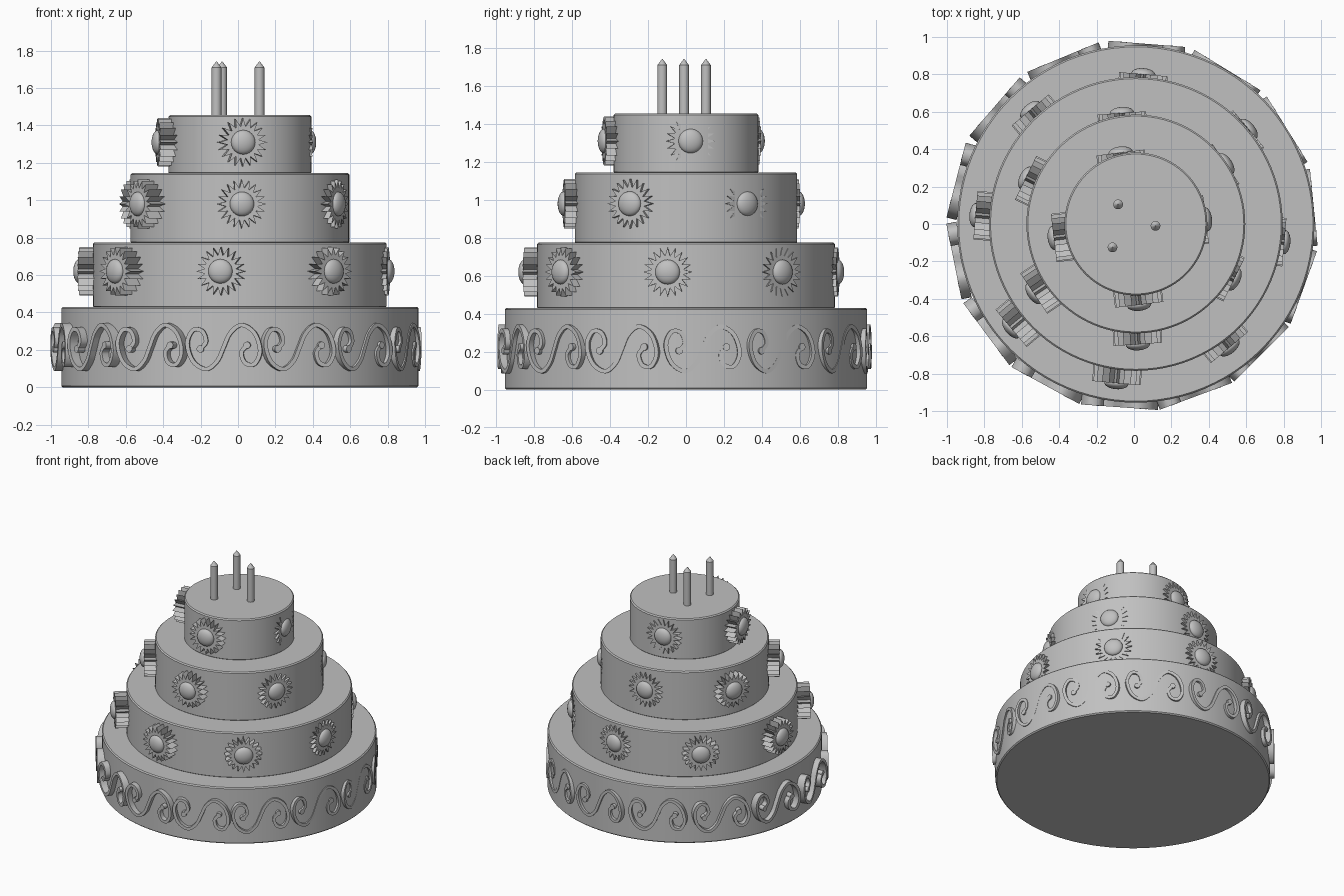
import bpy, bmesh, math
from mathutils import Vector, Matrix

cube = bpy.data.objects.get("Cube")
if cube:
    bpy.data.objects.remove(cube)

icing = bpy.data.materials.new("plain_grey")
icing.use_nodes = True
GREY = (0.53, 0.53, 0.53, 1)
icing.diffuse_color = GREY
icing.node_tree.nodes["Principled BSDF"].inputs["Base Color"].default_value = GREY


def make_object(name, bm):
    bmesh.ops.recalc_face_normals(bm, faces=bm.faces)
    mesh = bpy.data.meshes.new(name)
    bm.to_mesh(mesh)
    bm.free()
    mesh.materials.append(icing)
    obj = bpy.data.objects.new(name, mesh)
    bpy.context.collection.objects.link(obj)
    bpy.ops.object.select_all(action='DESELECT')
    obj.select_set(True)
    bpy.context.view_layer.objects.active = obj
    bpy.ops.object.shade_smooth_by_angle(angle=math.radians(35))
    return obj


def lathe(name, profile, centre, sides):
    """Revolve (radius, height) points about a vertical axis."""
    bm = bmesh.new()
    rings = []
    for r, z in profile:
        rings.append([bm.verts.new((centre[0] + r * math.cos(a), centre[1] + r * math.sin(a), z))
                      for a in (math.tau * i / sides for i in range(sides))])
    for low, high in zip(rings, rings[1:]):
        for i in range(sides):
            j = (i + 1) % sides
            bm.faces.new((low[i], low[j], high[j], high[i]))
    bm.faces.new(rings[0])
    bm.faces.new(rings[-1])
    return make_object(name, bm)


def outward_frame(angle, radius, centre, z):
    """Local x runs along the wall, y is up, z points outward."""
    out = Vector((math.cos(angle), math.sin(angle), 0))
    side = Vector((-out.y, out.x, 0))
    pos = Vector((centre[0], centre[1], z)) + out * radius
    frame = Matrix((side, (0, 0, 1), out)).transposed().to_4x4()
    return Matrix.Translation(pos) @ frame


# Cake tiers with softly rounded rims
def tier(name, r, low, high):
    b = 0.008
    lathe(name, [(r - b, low), (r, low + b), (r, high - b), (r - b, high)], (0.01, 0), 96)


tier("bottom_tier", 0.955, 0, 0.43)
tier("second_tier", 0.785, 0.425, 0.775)
tier("third_tier", 0.585, 0.77, 1.145)
tier("top_tier", 0.382, 1.14, 1.455)

# Candles with pointed tips
for n, spot in enumerate([(-0.085, 0.105), (0.115, -0.01), (-0.115, -0.125)]):
    lathe(f"candle_{n + 1}", [(0.026, 1.45), (0.026, 1.71), (0.002, 1.742)], spot, 20)


# Flowers: a pointed star plate with a domed centre
def flower(name, frame, petals=20, tip=0.13, notch=0.085, depth=0.09):
    bm = bmesh.new()
    rims = []
    for z in (-depth, 0):
        ring = []
        for i in range(petals * 2):
            r = notch if i % 2 else tip
            a = math.pi * i / petals
            ring.append(bm.verts.new((r * math.cos(a), r * math.sin(a), z)))
        rims.append(ring)
        bm.faces.new(ring)
    for i in range(petals * 2):
        j = (i + 1) % (petals * 2)
        bm.faces.new((rims[0][i], rims[0][j], rims[1][j], rims[1][i]))
    bm.transform(frame)
    make_object(name + "_petals", bm)
    bm = bmesh.new()
    bmesh.ops.create_uvsphere(bm, u_segments=24, v_segments=14, radius=0.065)
    bm.transform(frame @ Matrix.Diagonal((1, 1, 0.5, 1)))
    make_object(name + "_centre", bm)


def flower_ring(name, count, start, radius, z):
    for i in range(count):
        angle = math.radians(start + 360 * i / count)
        flower(f"{name}_{i + 1}", outward_frame(angle, radius, (-0.022, -0.025), z))


flower_ring("lower_flower", 8, 85, 0.829, 0.62)
flower_ring("middle_flower", 6, 94, 0.62, 0.98)
flower_ring("upper_flower", 4, 7, 0.41, 1.31)

# Scroll centre line: half of an S, then the same half turned around
half = [(-0.125, -0.01), (-0.095, 0.03), (-0.115, 0.085), (-0.165, 0.09),
        (-0.195, 0.02), (-0.165, -0.075), (-0.095, -0.118), (-0.035, -0.075)]
points = [Vector(p) for p in half] + [Vector((0, 0))] + [-Vector(p) for p in reversed(half)]


def smooth_path(pts, steps=6):
    pts = [pts[0] * 2 - pts[1]] + pts + [pts[-1] * 2 - pts[-2]]
    path = []
    for a, b, c, d in zip(pts, pts[1:], pts[2:], pts[3:]):
        for s in range(steps):
            t = s / steps
            path.append(0.5 * (2 * b + (c - a) * t + (2 * a - 5 * b + 4 * c - d) * t * t
                               + (3 * b - a - 3 * c + d) * t ** 3))
    return path + [pts[-2]]


centre_line = smooth_path(points)


def scroll(name, frame, width=0.011, depth=0.055):
    bm = bmesh.new()
    sections = []
    last = len(centre_line) - 1
    for i, p in enumerate(centre_line):
        along = (centre_line[min(i + 1, last)] - centre_line[max(i - 1, 0)]).normalized()
        across = Vector((-along.y, along.x)) * width
        sections.append([bm.verts.new((q.x, q.y, z)) for q, z in
                         ((p - across, 0), (p + across, 0), (p + across, -depth), (p - across, -depth))])
    for one, two in zip(sections, sections[1:]):
        for k in range(4):
            m = (k + 1) % 4
            bm.faces.new((one[k], one[m], two[m], two[k]))
    bm.faces.new(sections[0])
    bm.faces.new(sections[-1])
    # Round knobs on both ends of the scroll
    for end in (centre_line[0], centre_line[-1]):
        bmesh.ops.create_cone(bm, cap_ends=True, segments=14, radius1=0.019, radius2=0.019, depth=depth,
                              matrix=Matrix.Translation((end.x, end.y, -depth / 2 + 0.001)))
    bm.transform(frame)
    make_object(name, bm)


# Band of scrolls around the bottom tier
for i in range(14):
    angle = math.radians(265.7) + math.tau * i / 14
    angle -= 0.05 * math.cos(angle)
    scroll(f"scroll_{i + 1}", outward_frame(angle, 0.974, (-0.008, -0.008), 0.215))
